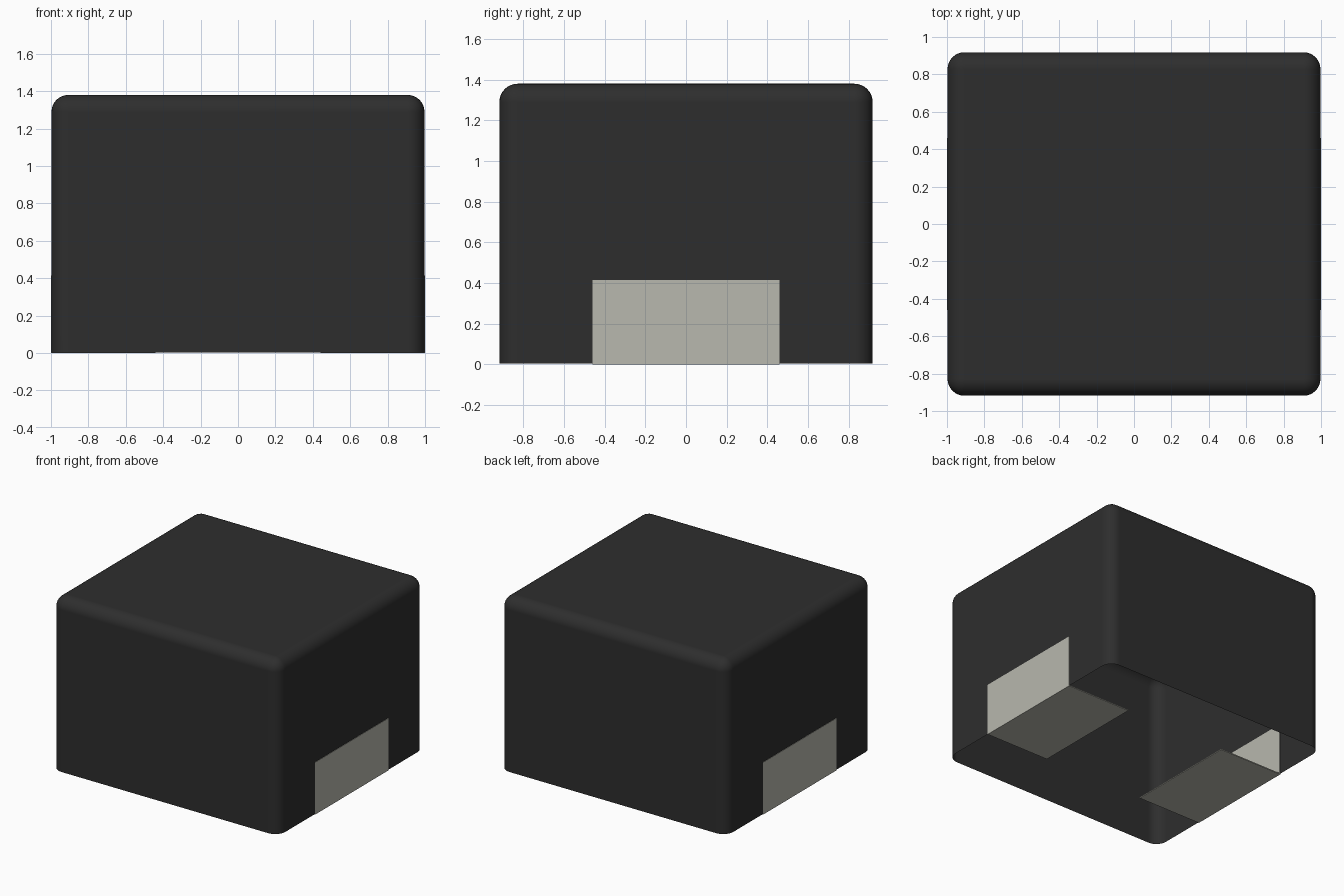
import bpy, bmesh
from mathutils import Matrix

cube = bpy.data.objects.get("Cube")
if cube:
    bpy.data.objects.remove(cube, do_unlink=True)


def material(name, rgb):
    m = bpy.data.materials.new(name)
    m.use_nodes = True
    m.diffuse_color = (*rgb, 1)
    bsdf = m.node_tree.nodes["Principled BSDF"]
    bsdf.inputs["Base Color"].default_value = (*rgb, 1)
    bsdf.inputs["Roughness"].default_value = 0.6
    return m


def add_box(bm, low, high):
    size = [h - l for l, h in zip(low, high)]
    centre = [(l + h) / 2 for l, h in zip(low, high)]
    bmesh.ops.create_cube(bm, size=1, matrix=Matrix.Translation(centre) @ Matrix.Diagonal((*size, 1)))


def finish(bm, name, mat):
    mesh = bpy.data.meshes.new(name)
    bm.to_mesh(mesh)
    bm.free()
    mesh.materials.append(mat)
    obj = bpy.data.objects.new(name, mesh)
    bpy.context.collection.objects.link(obj)
    return obj


black = material("matte black", (0.027, 0.027, 0.027))
metal = material("pale grey metal", (0.48, 0.48, 0.425))

# Body: rounded shell, open underneath
HX, HY, HEIGHT, RADIUS = 0.997, 0.918, 1.38, 0.09
bm = bmesh.new()
add_box(bm, (-HX, -HY, 0.003), (HX, HY, HEIGHT))
bm.normal_update()
bmesh.ops.delete(bm, geom=[f for f in bm.faces if f.normal.z < -0.9], context="FACES")
bmesh.ops.bevel(bm, geom=[e for e in bm.edges if not e.is_boundary], offset=RADIUS,
                segments=8, profile=0.5, affect="EDGES")
for f in bm.faces:
    f.smooth = True
body = finish(bm, "body_shell", black)
weighted = body.modifiers.new("flat sides", "WEIGHTED_NORMAL")
weighted.keep_sharp = True

# Contacts: thin bent plates, up each side and folded under the base
THICK, PAD_Y, PAD_Z, PAD_REACH = 0.008, 0.46, 0.415, 0.56
for side, name in ((1, "left_contact"), (-1, "right_contact")):
    bm = bmesh.new()
    profile = [(1, 0), (1, PAD_Z), (1 - THICK, PAD_Z), (1 - THICK, THICK),
               (1 - PAD_REACH, THICK), (1 - PAD_REACH, 0)]
    face = bm.faces.new([bm.verts.new((side * x, -PAD_Y, z)) for x, z in profile])
    swept = bmesh.ops.extrude_face_region(bm, geom=[face])["geom"]
    bmesh.ops.translate(bm, vec=(0, 2 * PAD_Y, 0),
                        verts=[v for v in swept if isinstance(v, bmesh.types.BMVert)])
    bmesh.ops.recalc_face_normals(bm, faces=bm.faces)
    finish(bm, name, metal)
